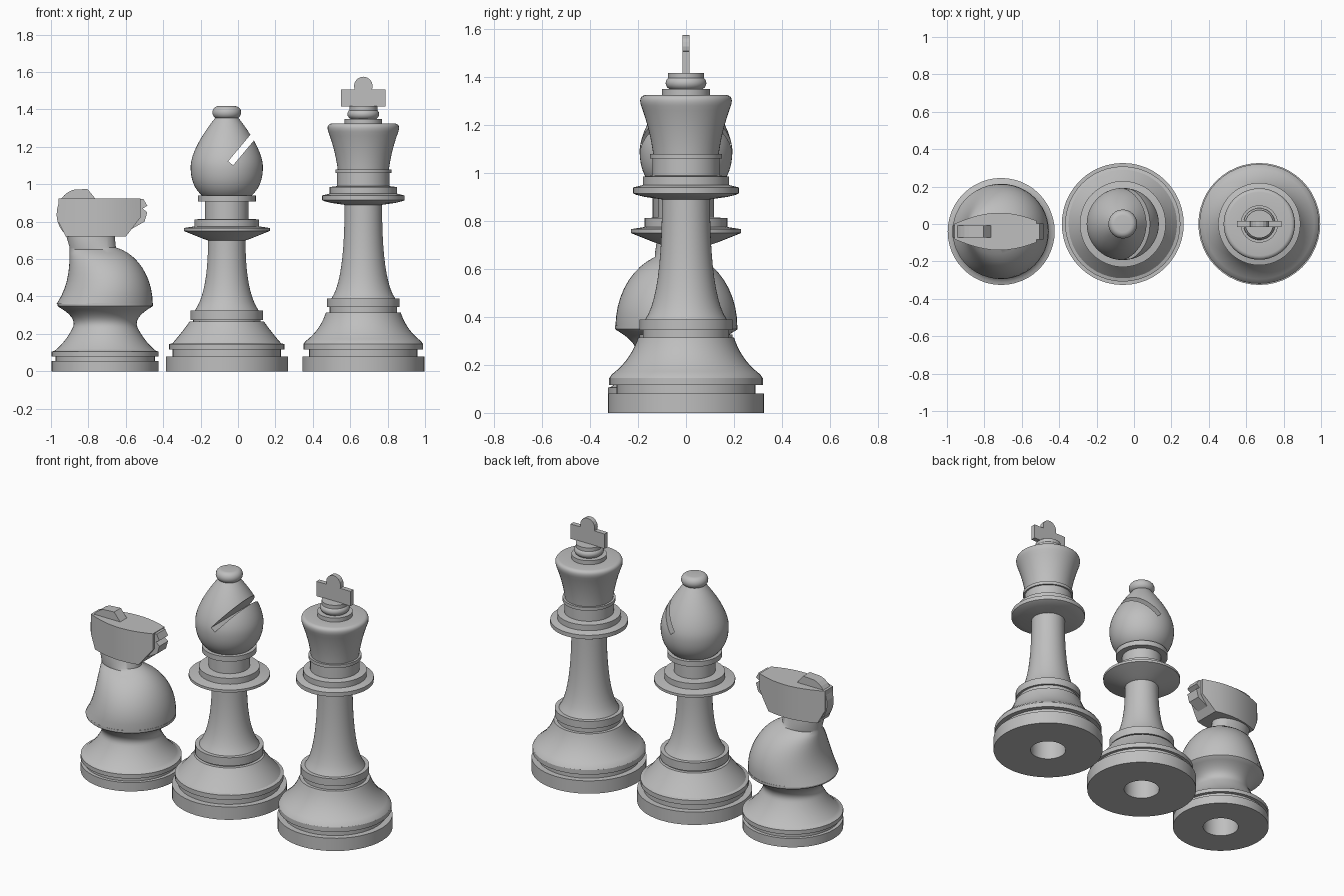
import bpy, bmesh, math
from mathutils import Matrix

if "Cube" in bpy.data.objects:
    bpy.data.objects.remove(bpy.data.objects["Cube"])

SIDES = 48
STEPS = 10
KING_X, BISHOP_X = .67, -.06
KNIGHT_X, KNIGHT_Y = -.71, -.04

grey = bpy.data.materials.new("plain grey")
grey.use_nodes = True
grey.diffuse_color = (.52, .52, .52, 1)
grey.node_tree.nodes["Principled BSDF"].inputs["Base Color"].default_value = grey.diffuse_color


def make_active(ob):
    bpy.ops.object.select_all(action="DESELECT")
    ob.select_set(True)
    bpy.context.view_layer.objects.active = ob


def smooth(ob):
    make_active(ob)
    bpy.ops.object.shade_smooth_by_angle(angle=math.radians(32))


def finish(name, bm):
    bmesh.ops.recalc_face_normals(bm, faces=bm.faces)
    mesh = bpy.data.meshes.new(name)
    bm.to_mesh(mesh)
    bm.free()
    mesh.materials.append(grey)
    ob = bpy.data.objects.new(name, mesh)
    bpy.context.collection.objects.link(ob)
    return ob


def skin(name, rings):
    """Bridge equal-length point rings and cap both ends."""
    bm = bmesh.new()
    rows = [[bm.verts.new(point) for point in ring] for ring in rings]
    for lower, upper in zip(rows, rows[1:]):
        following_lower = lower[1:] + lower[:1]
        following_upper = upper[1:] + upper[:1]
        for quad in zip(lower, following_lower, following_upper, upper):
            bm.faces.new(quad)
    bm.faces.new(rows[0])
    bm.faces.new(rows[-1])
    return finish(name, bm)


def oval(x, y, z, radius_x, radius_y):
    angles = [math.tau * i / SIDES for i in range(SIDES)]
    return [(x + radius_x * math.cos(a), y + radius_y * math.sin(a), z) for a in angles]


def lathe(name, x, y, profile):
    """Turn a (radius, height) profile, skipping repeated points."""
    ob = skin(name, [oval(x, y, z, radius, radius) for radius, z in dict.fromkeys(profile)])
    smooth(ob)
    return ob


def plate(name, outline, y, thickness):
    """Flat upright board from an (x, z) outline."""
    return skin(name, [[(x, y + side * thickness / 2, z) for x, z in outline] for side in (-1, 1)])


def band(radius, low, high):
    return [(radius, low), (radius, high)]


def curve(start, pull, end):
    """Quadratic bend from start to end, drawn towards pull."""
    fractions = [i / STEPS for i in range(STEPS + 1)]
    return [tuple((1 - t) ** 2 * a + 2 * t * (1 - t) * b + t * t * c
                  for a, b, c in zip(start, pull, end)) for t in fractions]


def arc(centre, across, up, first, last):
    """Elliptical arc between two angles in degrees."""
    angles = [math.radians(first + (last - first) * i / STEPS) for i in range(STEPS + 1)]
    return [(centre[0] + across * math.cos(a), centre[1] + up * math.sin(a)) for a in angles]


def foot(radius, height):
    """Plinth with a round recess underneath."""
    hole = .105
    return [(hole, .15), (hole, 0)] + band(radius, 0, height)


def pedestal(rim, shoulder, collar_low, collar_high, notch, stem_top):
    """Shared lower half of the two tall pieces."""
    notch_low = collar_low - notch
    return (foot(.326, .08) + band(.29, .08, .116) + band(rim, .116, .145)
            + curve(shoulder, (.23, .22), (.2, notch_low))
            + band(.18, notch_low, collar_low)
            + band(.194, collar_low, collar_high)
            + curve((.17, collar_high), (.1, collar_high + .1), (.1, stem_top)))


# King
lathe("king_body", KING_X, 0,
      pedestal(rim=.32, shoulder=(.31, .16), collar_low=.345, collar_high=.39,
               notch=.03, stem_top=.89)
      + [(.17, .9), (.21, .91)] + band(.22, .915, .94)
      + band(.18, .95, .985) + band(.14, .99, 1.06) + band(.15, 1.06, 1.08)
      + curve((.137, 1.08), (.15, 1.18), (.187, 1.28))
      + curve((.187, 1.28), (.2, 1.32), (.17, 1.325))
      + band(.1, 1.325, 1.35))
lathe("king_bead", KING_X, 0, arc(centre=(.05, 1.375), across=.035, up=.03, first=-90, last=90))
lathe("king_cap", KING_X, 0, band(.075, 1.39, 1.418))
arm, arm_low, arm_high = .118, 1.415, 1.507
plate("king_crown_cross",
      band(KING_X - arm, arm_high, arm_low) + band(KING_X + arm, arm_low, arm_high)
      + arc(centre=(KING_X, 1.525), across=.05, up=.05, first=-20, last=200),
      y=0, thickness=.03)

# Bishop
lathe("bishop_body", BISHOP_X, 0,
      pedestal(rim=.308, shoulder=(.29, .15), collar_low=.275, collar_high=.326,
               notch=.01, stem_top=.7)
      + [(.13, .71)] + band(.23, .75, .766) + band(.172, .775, .812)
      + band(.117, .815, .908) + band(.155, .908, .94))
mitre = lathe("bishop_mitre", BISHOP_X, 0,
              curve((.12, .93), (.19, .98), (.193, 1.08))
              + curve((.193, 1.08), (.2, 1.18), (.058, 1.36)))
lathe("bishop_finial", BISHOP_X, 0,
      arc(centre=(.045, 1.384), across=.032, up=.034, first=-90, last=90))

# Slanted slot through the mitre
bm = bmesh.new()
bmesh.ops.create_cube(bm, size=1, matrix=Matrix.Translation((.057, 0, 1.227))
                      @ Matrix.Rotation(math.radians(-50), 4, "Y")
                      @ Matrix.Diagonal((.3, .6, .034, 1)))
cutter = finish("slot_cutter", bm)
slot = mitre.modifiers.new("slot", "BOOLEAN")
slot.operation = "DIFFERENCE"
slot.object = cutter
make_active(mitre)
bpy.ops.object.modifier_apply(modifier=slot.name)
bpy.data.objects.remove(cutter)
smooth(mitre)

# Knight base
lathe("knight_base", KNIGHT_X, KNIGHT_Y,
      foot(.286, .055) + band(.265, .055, .08) + band(.286, .08, .105)
      + curve((.27, .11), (.21, .16), (.175, .23))
      + curve((.175, .23), (.145, .285), (.25, .345))
      + band(.255, .35, .365))

# Knight chest: a dome whose back stays upright and runs into the neck
DOME, RISE = .254, .31
rings = []
for step in range(STEPS + 1):
    angle = math.radians(77) * step / STEPS
    lift = math.sin(angle)
    depth = DOME * math.cos(angle)
    front = KNIGHT_X + depth
    back = -.9 - .07 * (1 - lift) ** 3
    rings.append(oval((front + back) / 2, KNIGHT_Y, .36 + RISE * lift,
                      (front - back) / 2, max(depth, .09)))
rings.append(oval(-.79, KNIGHT_Y, .73, .13, .08))
smooth(skin("knight_chest", rings))

# Knight head: lens-shaped in plan, chamfered below the nose and at the back
sections = []
for step in range(12):
    x = -.96 + .04 * step
    half = .1 * math.cos(4.8 * (x + .72))
    low = .72 + max(0, 1.3 * (x + .6), 2 * (-.92 - x))
    sections.append([(x, KNIGHT_Y + side * half, z)
                     for side, z in ((-1, low), (1, low), (1, .924), (-1, .924))])
smooth(skin("knight_head", sections))

# Knight mane and muzzle
plate("knight_mane",
      arc(centre=(-.85, .84), across=.12, up=.135, first=105, last=235)
      + [(-.8, .73), (-.76, .92), (-.805, .975)],
      y=KNIGHT_Y, thickness=.066)
plate("knight_muzzle",
      [(-.57, .76), (-.5, .8), (-.485, .85), (-.51, .87), (-.485, .885), (-.505, .92), (-.57, .92)],
      y=KNIGHT_Y, thickness=.085)
